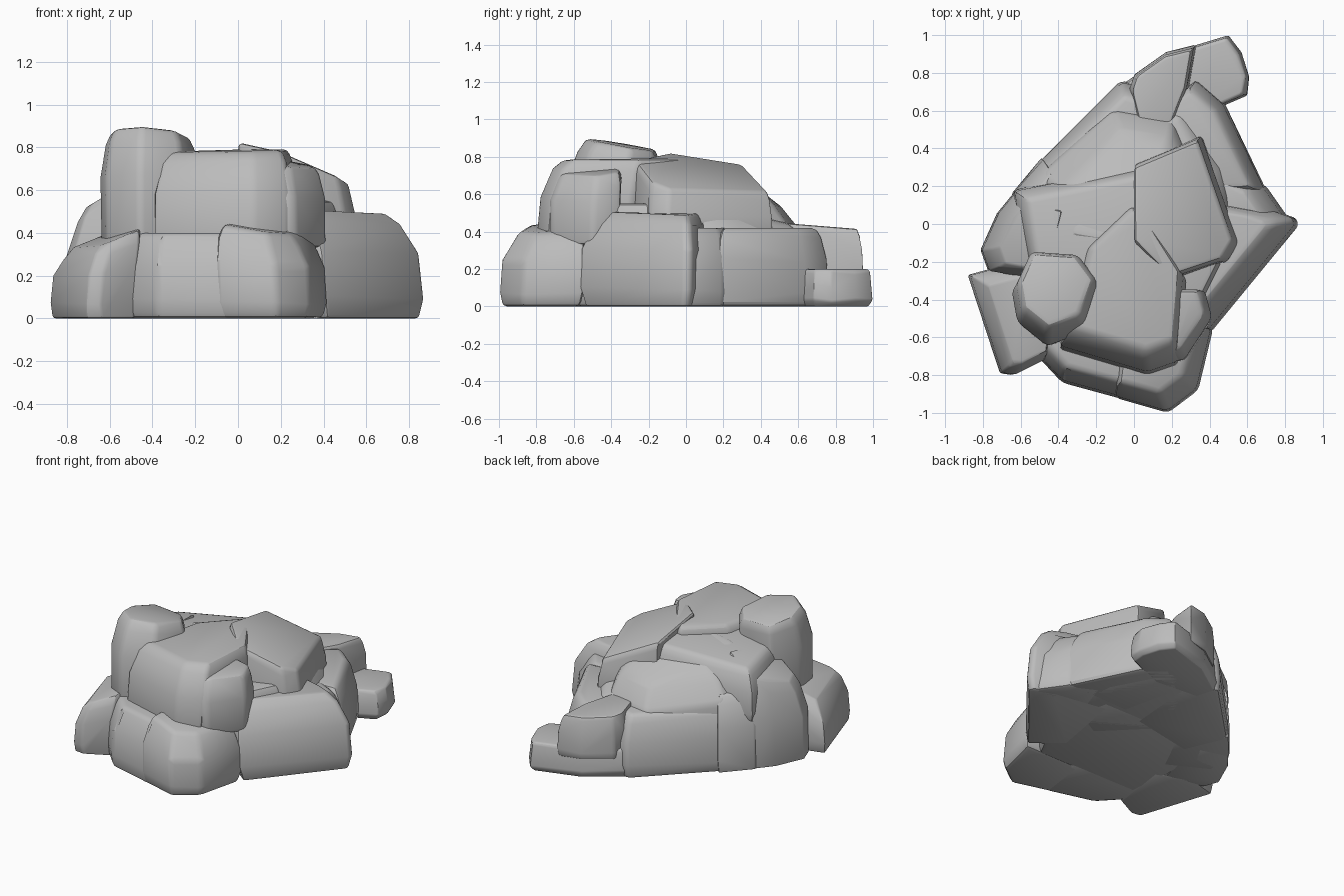
import bpy, bmesh, math, random

cube = bpy.data.objects.get("Cube")
if cube:
    bpy.data.objects.remove(cube, do_unlink=True)
random.seed(4)

stone = bpy.data.materials.new("grey stone")
stone.use_nodes = True
GREY = (0.5, 0.5, 0.5, 1)
stone.diffuse_color = GREY
stone.node_tree.nodes["Principled BSDF"].inputs["Base Color"].default_value = GREY


def rock(name, outline, low, high, slope=(0, 0), shift=(0, 0), top=0.75, foot=0.96, bevel=0.025):
    """Boulder: hull of an outline stacked in rings; slope tilts the top, shift leans it."""
    cx = sum(p[0] for p in outline) / len(outline)
    cy = sum(p[1] for p in outline) / len(outline)
    # ring: height fraction, scale, share of lean
    rings = ((0, foot, 0), (0.2, 1, 0), (0.6, 0.99, 0.2), (0.88, (1 + top) / 2, 0.7), (1, top, 1))
    bm = bmesh.new()
    for frac, scale, lean in rings:
        for x, y in outline:
            dx, dy = (x - cx) * scale, (y - cy) * scale
            z = low + (high - low + slope[0] * dx + slope[1] * dy) * frac
            if 0 < frac < 1:
                z += random.uniform(-0.015, 0.015)
            bm.verts.new((cx + dx + shift[0] * lean, cy + dy + shift[1] * lean, max(z, low)))
    hull = bmesh.ops.convex_hull(bm, input=bm.verts[:])
    loose = set(hull["geom_interior"] + hull["geom_unused"])
    bmesh.ops.delete(bm, geom=[g for g in loose if isinstance(g, bmesh.types.BMVert)], context="VERTS")
    bmesh.ops.dissolve_limit(bm, angle_limit=math.radians(9), verts=bm.verts[:], edges=bm.edges[:])
    bmesh.ops.recalc_face_normals(bm, faces=bm.faces[:])
    mesh = bpy.data.meshes.new(name)
    bm.to_mesh(mesh)
    bm.free()
    mesh.materials.append(stone)
    obj = bpy.data.objects.new(name, mesh)
    bpy.context.collection.objects.link(obj)
    mod = obj.modifiers.new("worn edges", "BEVEL")
    mod.width, mod.segments = bevel, 2
    mod.limit_method, mod.angle_limit = "ANGLE", math.radians(25)
    bpy.ops.object.select_all(action="DESELECT")
    obj.select_set(True)
    bpy.context.view_layer.objects.active = obj
    bpy.ops.object.modifier_apply(modifier=mod.name)
    bpy.ops.object.shade_smooth_by_angle(angle=math.radians(28))


# Ground ring of boulders
rock("front_boulder", [(.42, -.55), (.34, -.88), (.18, -1), (-.1, -.92), (-.05, -.55)],
     0, .42, shift=(-.04, .05), slope=(-.15, .1), top=.74, foot=.93)
rock("front_middle_boulder", [(-.53, -.68), (-.38, -.84), (-.05, -.93), (.06, -.88), (.05, -.5), (-.48, -.4)],
     0, .40, shift=(0, .06), top=.82)
rock("front_right_boulder", [(-.88, -.27), (-.71, -.79), (-.64, -.8), (-.48, -.72), (-.42, -.3), (-.66, -.21)],
     0, .385, slope=(.38, .1), shift=(.05, 0), top=.77)
rock("right_side_boulder", [(-.82, -.14), (-.78, -.25), (-.5, -.3), (-.4, .1), (-.64, .17), (-.73, .06)],
     0, .6, slope=(.6, 0), shift=(.07, 0), top=.78)
rock("left_boulder", [(.41, -.57), (.87, -.01), (.86, .03), (.72, .08), (.3, .15), (.2, -.4)],
     0, .5, slope=(-.05, 0), shift=(-.1, .02), top=.74, foot=.93)
rock("left_gap_boulder", [(.84, 0), (.7, .2), (.5, .3), (.4, 0), (.6, -.1)], 0, .42, shift=(-.1, 0))
rock("back_left_boulder", [(.71, .17), (.61, .42), (.48, .64), (.33, .77), (.1, .6), (.2, .15)],
     0, .42, shift=(-.05, -.02), top=.84)
rock("rear_slab", [(.5, 1), (.57, .91), (.61, .78), (.6, .68), (.3, .55), (-.05, .58), (-.09, .72), (.17, .9)],
     0, .2, top=.88, foot=.9, bevel=.02)
rock("rear_boulder", [(.33, .95), (.17, .91), (.0, .79), (-.03, .7), (.02, .5), (.2, .5), (.29, .72)],
     .13, .43, slope=(0, -.08), top=.85, bevel=.02)
rock("back_right_boulder", [(-.53, .3), (-.07, .76), (.15, .7), (.1, .1), (-.4, 0)],
     0, .42, shift=(.03, -.03), top=.86)
rock("right_corner_boulder", [(-.65, .17), (-.49, .35), (-.25, .1), (-.4, -.2), (-.68, -.05)],
     0, .52, slope=(.1, -.1), shift=(.05, -.03), top=.8)

# Middle mass rising from the back
rock("back_dome", [(-.5, .28), (-.12, .62), (.2, .56), (.34, .25), (.1, -.2), (-.5, -.1)],
     .2, .67, slope=(.05, -.3), shift=(.05, -.06), top=.68)
rock("back_mass", [(.3, .76), (.02, .68), (-.2, .2), (.2, -.2), (.55, 0), (.52, .35)],
     0, .54, slope=(-.15, -.3), shift=(-.04, -.07), top=.72)
rock("inner_core", [(-.5, -.6), (.3, -.6), (.5, -.2), (.4, .2), (-.3, .2), (-.55, 0)], 0, .55, top=.9)

# Upper boulders
rock("top_slab", [(-.64, .18), (-.58, -.2), (-.3, -.45), (.1, -.3), (.06, .32), (-.2, .28)],
     .3, .72, slope=(.12, -.08), shift=(.02, -.02), top=.86)
rock("top_left_slab", [(0, .32), (.36, .47), (.46, .25), (.56, -.1), (.5, -.2), (.2, -.3), (0, -.1)],
     .3, .7, slope=(-.38, -.16), shift=(-.02, 0), top=.92, bevel=.02)
rock("tall_boulder", [(-.65, -.36), (-.62, -.53), (-.46, -.66), (-.25, -.58), (-.16, -.34), (-.28, -.18), (-.56, -.16)],
     .3, .865, slope=(-.05, -.17), shift=(0, .06), top=.76)
rock("front_top_boulder", [(-.4, -.66), (-.15, -.74), (.07, -.8), (.24, -.74), (.28, -.3),
                           (.06, .05), (-.02, .09), (-.27, -.15)],
     .3, .785, slope=(.02, .01), shift=(.01, .07), top=.82)
rock("left_shoulder_boulder", [(.2, -.74), (.27, -.73), (.42, -.5), (.38, -.35), (.15, -.35)],
     .33, .72, slope=(-.2, .1), shift=(-.03, .03), top=.82)
